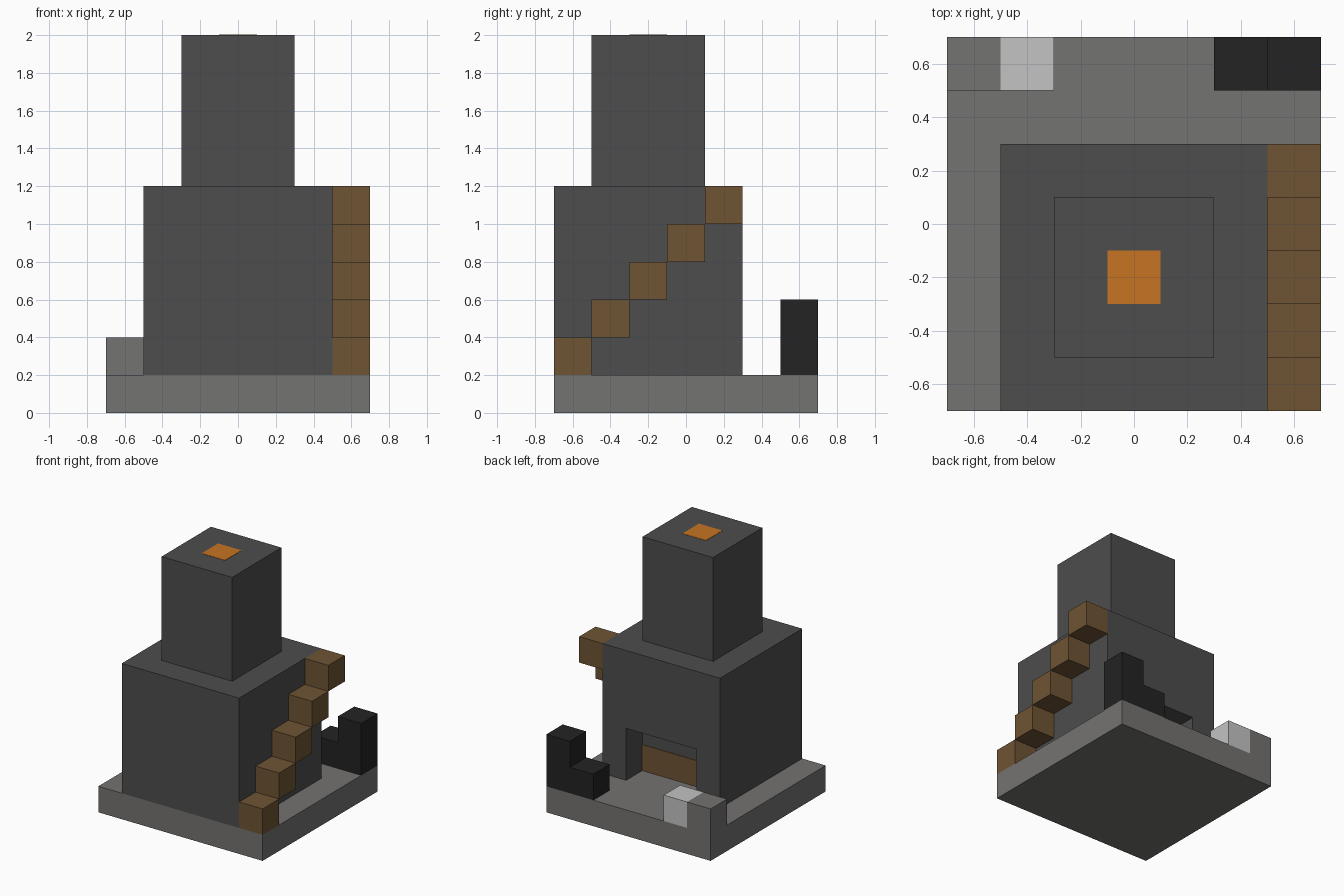
import bpy

default = bpy.data.objects.get("Cube")
if default:
    bpy.data.objects.remove(default, do_unlink=True)

U = 0.2  # block size


def srgb(hex_code):
    vals = [int(hex_code[i:i + 2], 16) / 255 for i in (0, 2, 4)]
    return [v / 12.92 if v <= 0.04045 else ((v + 0.055) / 1.055) ** 2.4 for v in vals] + [1.0]


def material(name, hex_code):
    mat = bpy.data.materials.new(name)
    mat.use_nodes = True
    color = srgb(hex_code)
    mat.diffuse_color = color
    bsdf = next(n for n in mat.node_tree.nodes if n.type == 'BSDF_PRINCIPLED')
    bsdf.inputs["Base Color"].default_value = color
    bsdf.inputs["Roughness"].default_value = 0.9
    return mat


stone = material("light stone", "747371")
dark_stone = material("dark stone", "4D4D4D")
wood = material("brown wood", "6E5434")
coal = material("black", "232323")
white = material("pale grey", "C3C3C3")
ember = material("orange glow", "C67422")


def box(name, lo, hi, mat):
    """Axis-aligned box between two corners."""
    center = [(a + b) / 2 for a, b in zip(lo, hi)]
    bpy.ops.mesh.primitive_cube_add(size=1, location=center)
    obj = bpy.context.object
    obj.name = name
    obj.scale = [b - a for a, b in zip(lo, hi)]
    bpy.ops.object.transform_apply(location=False, rotation=False, scale=True)
    obj.data.materials.append(mat)
    return obj


def block(name, x, y, z, mat, height=1):
    """Block of grid size U with its lowest corner at x, y, z."""
    return box(name, (x, y, z), (x + U, y + U, z + U * height), mat)


# Ground slab and main body
box("base_slab", (-0.7, -0.7, 0), (0.7, 0.7, U), stone)
body = box("furnace_body", (-0.5, -0.7, U), (0.5, 0.3, 1.2), dark_stone)

# Opening recessed into the back of the body
cutter = box("opening_cutter", (-0.3, 0.1, 0.1), (0.3, 0.4, 0.6), dark_stone)
cutter.hide_render = True
cut = body.modifiers.new("opening", 'BOOLEAN')
cut.operation = 'DIFFERENCE'
cut.solver = 'EXACT'
cut.object = cutter
bpy.ops.object.select_all(action='DESELECT')
bpy.context.view_layer.objects.active = body
body.select_set(True)
bpy.ops.object.modifier_apply(modifier=cut.name)
bpy.data.objects.remove(cutter, do_unlink=True)

# Wooden panel low in the opening
box("opening_wood_panel", (-0.3, 0.098, U), (0.3, 0.104, 2 * U), wood)

# Chimney with glowing top
box("chimney", (-0.3, -0.5, 1.2), (0.3, 0.1, 2.0), dark_stone)
box("chimney_glow", (-0.1, -0.3, 1.998), (0.1, -0.1, 2.002), ember)

# Staircase of single blocks climbing the side
for i in range(5):
    block(f"stair_step_{i + 1}", 0.5, -0.7 + i * U, U + i * U, wood)

# Blocks in the back corners
block("coal_column", 0.5, 0.5, U, coal, height=2)
block("coal_block", 0.3, 0.5, U, coal)
block("stone_block", -0.7, 0.5, U, stone)
block("pale_block", -0.5, 0.5, U, white)
